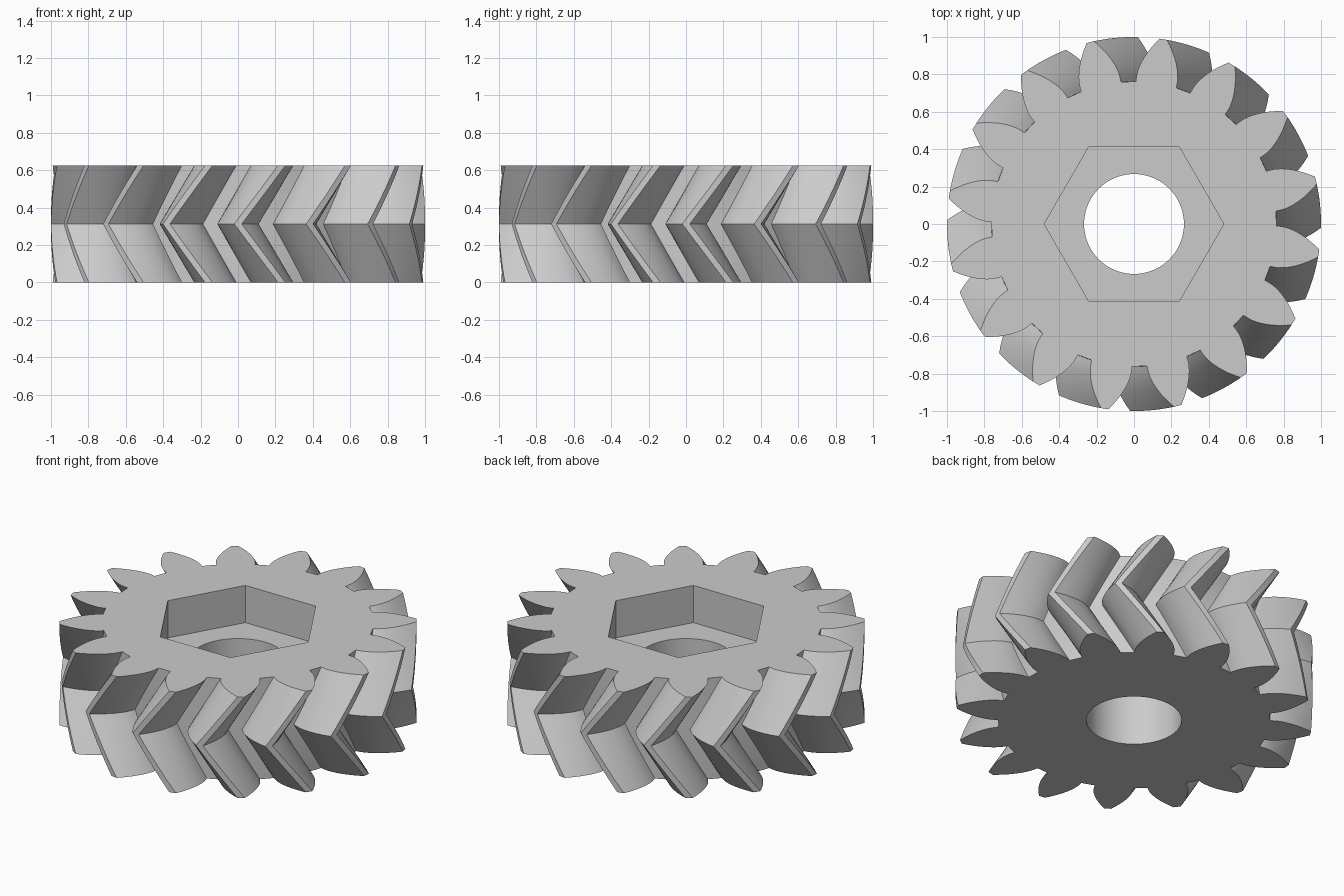
import bpy, bmesh, math
from mathutils import Vector

TEETH = 16
HEIGHT = 0.625
OUTER_R, PITCH_R, ROOT_R = 1.0, 0.889, 0.762
PRESSURE = math.radians(28)
TWIST = math.radians(13.5)
BORE_R, HEX_R, POCKET = 0.267, 0.48, 0.23
SLICES = 16

cube = bpy.data.objects.get("Cube")
if cube:
    bpy.data.objects.remove(cube, do_unlink=True)

# Plain grey material
grey = bpy.data.materials.new("plain_grey")
grey.use_nodes = True
colour = (0.6, 0.6, 0.6, 1)
grey.diffuse_color = colour
grey.node_tree.nodes["Principled BSDF"].inputs["Base Color"].default_value = colour


def involute(angle):
    return math.tan(angle) - angle


def half_tooth():
    """Radius and half angle of one involute flank, root to tip."""
    base = PITCH_R * math.cos(PRESSURE)
    at_base = math.pi / TEETH / 2 + involute(PRESSURE)
    flank = [(ROOT_R, at_base + 0.003)]
    steps = 8
    for i in range(steps + 1):
        r = base + (OUTER_R - base) * i / steps
        flank.append((r, at_base - involute(math.acos(min(1, base / r)))))
    return flank


def gear_outline():
    flank = half_tooth()
    tooth = [(r, -a) for r, a in flank] + [(r, a) for r, a in reversed(flank)]
    return [(r, a + math.tau * t / TEETH) for t in range(TEETH) for r, a in tooth]


def add_ring(bm, polar, z, turn=0.0):
    return [bm.verts.new((r * math.cos(a + turn), r * math.sin(a + turn), z))
            for r, a in polar]


def circle(radius, count):
    return [(radius, math.tau * i / count) for i in range(count)]


def wall(bm, low, high):
    n = len(low)
    for i in range(n):
        j = (i + 1) % n
        bm.faces.new((low[i], low[j], high[j], high[i]))


def cap(bm, outer, inner, up):
    """Flat face between two loops."""
    edges = []
    for ring in (outer, inner):
        for i, v in enumerate(ring):
            w = ring[(i + 1) % len(ring)]
            edges.append(bm.edges.get((v, w)) or bm.edges.new((v, w)))
    bmesh.ops.triangle_fill(bm, edges=edges, use_beauty=True, normal=Vector((0, 0, up)))


bm = bmesh.new()

# Herringbone teeth: the twist is zero at mid height and equal at both ends
outline = gear_outline()
rings = []
for s in range(SLICES + 1):
    t = s / SLICES
    rings.append(add_ring(bm, outline, HEIGHT * t, TWIST * abs(2 * t - 1)))
for low, high in zip(rings, rings[1:]):
    wall(bm, low, high)

# Hexagonal nut pocket and round bore
floor_z = HEIGHT - POCKET
hex_top = add_ring(bm, circle(HEX_R, 6), HEIGHT)
hex_floor = add_ring(bm, circle(HEX_R, 6), floor_z)
bore_top = add_ring(bm, circle(BORE_R, 72), floor_z)
bore_bottom = add_ring(bm, circle(BORE_R, 72), 0)
wall(bm, hex_floor, hex_top)
wall(bm, bore_bottom, bore_top)

# Top face, pocket floor and bottom face
cap(bm, rings[-1], hex_top, 1)
cap(bm, hex_floor, bore_top, 1)
cap(bm, rings[0], bore_bottom, -1)

bmesh.ops.recalc_face_normals(bm, faces=bm.faces[:])
mesh = bpy.data.meshes.new("herringbone_gear")
bm.to_mesh(mesh)
bm.free()
mesh.materials.append(grey)

gear = bpy.data.objects.new("herringbone_gear", mesh)
bpy.context.collection.objects.link(gear)
bpy.ops.object.select_all(action="DESELECT")
gear.select_set(True)
bpy.context.view_layer.objects.active = gear
bpy.ops.object.shade_smooth_by_angle(angle=math.radians(30))
